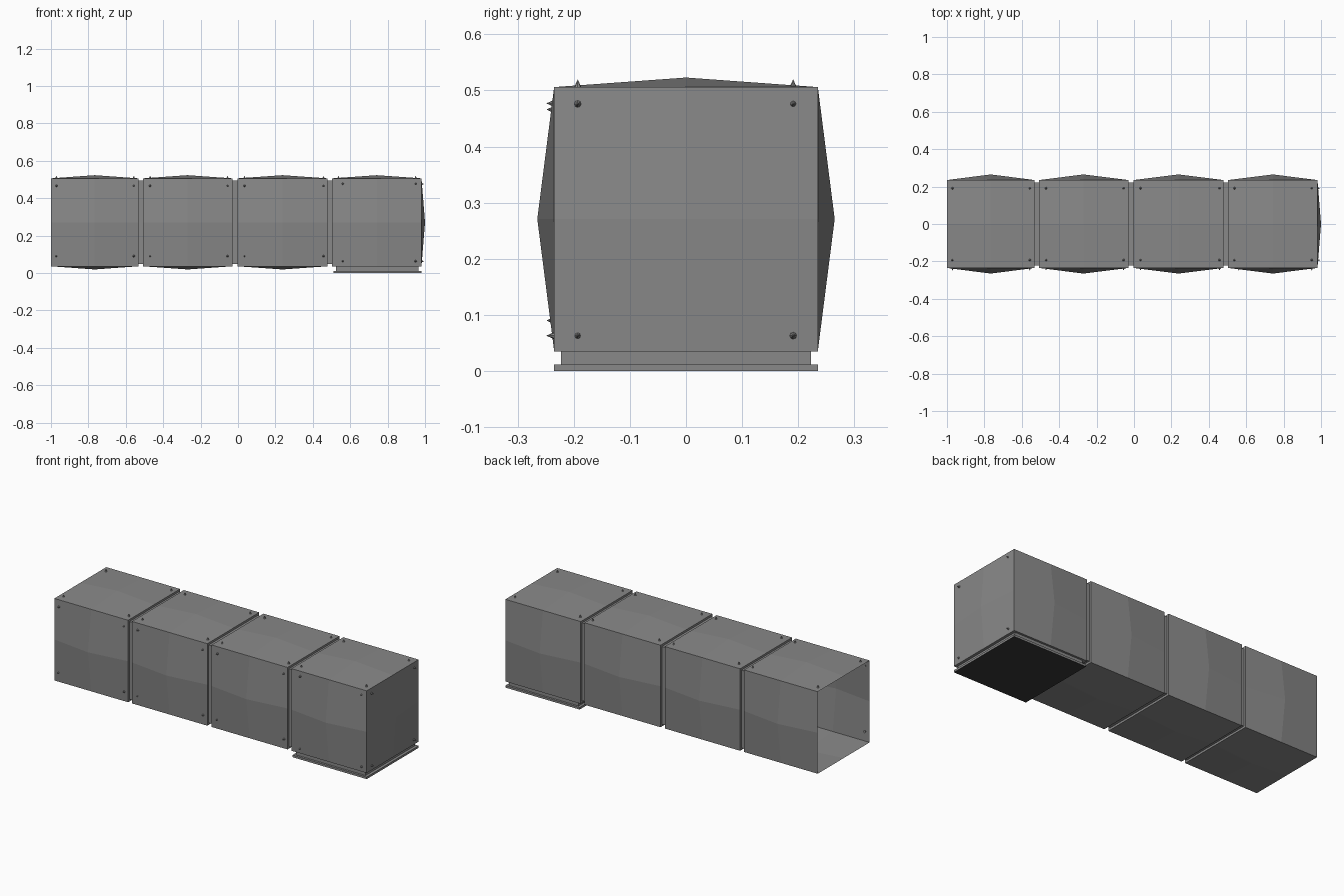
import bpy, bmesh
from mathutils import Vector

if "Cube" in bpy.data.objects:
    bpy.data.objects.remove(bpy.data.objects["Cube"])

H = 0.235          # half size of the square duct
ZC = 0.271         # height of the duct axis
NECK = 0.223       # half size of the recessed joints
SEGMENTS = [(-1.0, -0.532), (-0.508, -0.03), (-0.003, 0.479), (0.503, 0.981)]
RIVET_X = [(-0.971, -0.557), (-0.47, -0.056), (0.035, 0.457), (0.537, 0.95)]


def material(name, value):
    mat = bpy.data.materials.new(name)
    mat.diffuse_color = (value, value, value, 1)
    mat.use_nodes = True
    mat.node_tree.nodes["Principled BSDF"].inputs["Base Color"].default_value = mat.diffuse_color
    return mat


METAL = material("dark_metal", 0.25)
BLACK = material("black_opening", 0.04)


def finish(bm, name):
    bmesh.ops.remove_doubles(bm, verts=bm.verts, dist=0.0001)
    bmesh.ops.recalc_face_normals(bm, faces=bm.faces)
    mesh = bpy.data.meshes.new(name)
    bm.to_mesh(mesh)
    bm.free()
    mesh.materials.append(METAL)
    obj = bpy.data.objects.new(name, mesh)
    bpy.context.collection.objects.link(obj)
    return obj


def panel(bm, centre, u, v, out):
    """Sheet panel of 2 x 2 quads whose middle is pushed out."""
    c, u, v, out = Vector(centre), Vector(u), Vector(v), Vector(out)
    grid = [[bm.verts.new(c + u * i + v * j + (out if i == j == 0 else Vector()))
             for j in (-1, 0, 1)] for i in (-1, 0, 1)]
    for i in range(2):
        for j in range(2):
            bm.faces.new((grid[i][j], grid[i + 1][j], grid[i + 1][j + 1], grid[i][j + 1]))


def ring(bm, x, h):
    return [bm.verts.new((x, y * h, ZC + z * h))
            for y, z in ((-1, -1), (1, -1), (1, 1), (-1, 1))]


def bridge(bm, rings):
    for a, b in zip(rings, rings[1:]):
        for i in range(4):
            k = (i + 1) % 4
            bm.faces.new((a[i], a[k], b[k], b[i]))


def box(name, lo, hi):
    bm = bmesh.new()
    bmesh.ops.create_cube(bm, size=1)
    for vert in bm.verts:
        vert.co = [(l + h) / 2 + c * (h - l) for c, l, h in zip(vert.co, lo, hi)]
    return finish(bm, name)


def rivets(name, points, normal):
    """Small pointed rivets, one cone per point."""
    rot = Vector((0, 0, 1)).rotation_difference(Vector(normal)).to_matrix().to_4x4()
    bm = bmesh.new()
    for p in points:
        made = bmesh.ops.create_cone(bm, cap_ends=True, segments=8, radius1=0.008,
                                     radius2=0, depth=0.018)
        for vert in made["verts"]:
            vert.co = rot @ vert.co + Vector(p) + Vector(normal) * 0.005
    finish(bm, name)


# Duct segments with bulging panels
for n, (x0, x1) in enumerate(SEGMENTS):
    last = n == len(SEGMENTS) - 1
    xm, hx = (x0 + x1) / 2, (x1 - x0) / 2
    bm = bmesh.new()
    for s in (-1, 1):
        panel(bm, (xm, s * H, ZC), (hx, 0, 0), (0, 0, H), (0, s * 0.03, 0))
        if not (last and s < 0):
            panel(bm, (xm, 0, ZC + s * H), (hx, 0, 0), (0, H, 0), (0, 0, s * 0.017))
    if last:
        panel(bm, (x1, 0, ZC), (0, H, 0), (0, 0, H), (0.019, 0, 0))
    finish(bm, f"duct_segment_{n + 1}")

    # Front and top rivets
    xa, xb = RIVET_X[n]
    heights = (0.063, 0.477) if last else (0.09, 0.466)
    rivets(f"front_rivets_{n + 1}",
           [(x, -H, z) for x in (xa + 0.023 * last, xb) for z in heights], (0, -1, 0))
    rivets(f"top_rivets_{n + 1}",
           [(x, y, ZC + H) for x in (xa, xb) for y in (-0.193, 0.191)], (0, 0, 1))

# End panel rivets
rivets("end_rivets", [(0.981, y, z) for y in (-0.193, 0.191) for z in (0.063, 0.476)], (1, 0, 0))

# Recessed joints between the segments
for n in range(3):
    a, b = SEGMENTS[n][1], SEGMENTS[n + 1][0]
    bm = bmesh.new()
    bridge(bm, [ring(bm, a, H), ring(bm, a, NECK), ring(bm, b, NECK), ring(bm, b, H)])
    finish(bm, f"joint_{n + 1}")

# Outlet under the last segment, black on its underside
box("outlet_plate", (0.503, -H, 0.035), (0.981, H, 0.037))
box("outlet_collar", (0.525, -NECK, 0.01), (0.965, NECK, 0.036))
flange = box("outlet_flange", (0.51, -H, 0.0), (0.981, H, 0.012))
flange.data.materials.append(BLACK)
for face in flange.data.polygons:
    if face.normal.z < -0.5:
        face.material_index = 1
